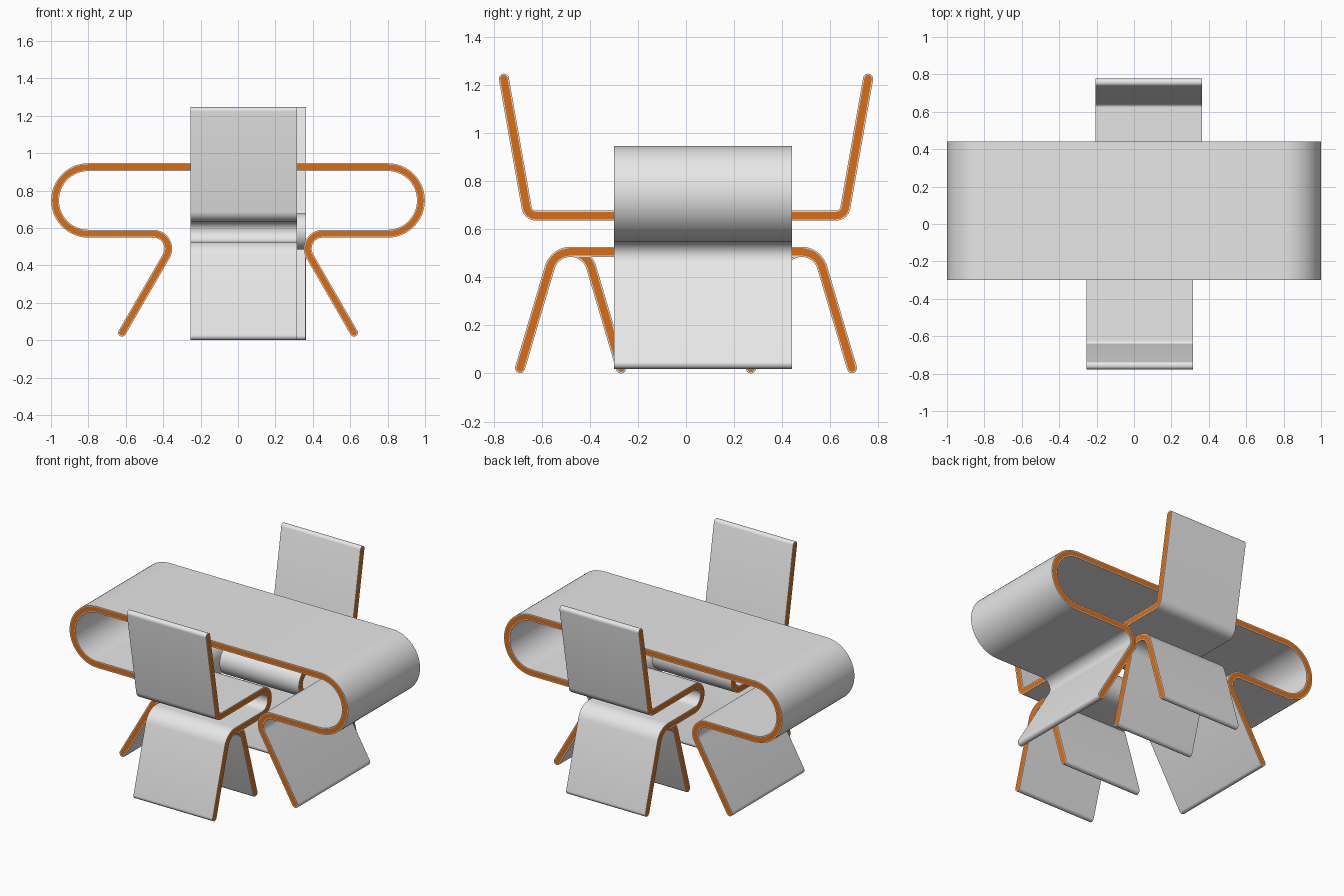
import bpy, bmesh, math
from mathutils import Vector

if "Cube" in bpy.data.objects:
    bpy.data.objects.remove(bpy.data.objects["Cube"])

HALF, CORE = 0.021, 0.0155      # half thickness of the sheet and of its coloured core


def material(name, rgb):
    m = bpy.data.materials.new(name)
    m.diffuse_color = (*rgb, 1)
    m.use_nodes = True
    m.node_tree.nodes["Principled BSDF"].inputs["Base Color"].default_value = m.diffuse_color
    return m


GREY = material("pale grey laminate", (0.8, 0.8, 0.8))
ORANGE = material("orange edge", (0.72, 0.155, 0.006))


def arc(cu, cv, r, a0, a1, n=20):
    """Points of an arc, each with its direction of travel."""
    s = 1 if a1 > a0 else -1
    out = []
    for i in range(n + 1):
        a = math.radians(a0 + (a1 - a0) * i / n)
        out.append((Vector((cu + r * math.cos(a), cv + r * math.sin(a))),
                    Vector((-math.sin(a), math.cos(a))) * s))
    return out


def bent_sheet(name, start, arcs, end, w0, w1, place):
    """Sheet of constant thickness along a path, with round tips and a core on both edges."""
    path = [p for a in arcs for p in a]
    if start:
        p = Vector(start)
        path.insert(0, (p, (path[0][0] - p).normalized()))
    p = Vector(end)
    path.append((p, (p - path[-1][0]).normalized()))

    # stations: point, direction, forward shift and half width (times thickness)
    tip = [math.radians(a) for a in (80, 60, 40, 20)]
    st = [(*path[0], -math.sin(a), math.cos(a)) for a in tip]
    st += [(p, t, 0, 1) for p, t in path]
    st += [(*path[-1], math.sin(a), math.cos(a)) for a in reversed(tip)]

    bm = bmesh.new()

    def outline(h, w):
        sides = []
        for s in (1, -1):
            row = []
            for p, t, fwd, wide in st:
                q = p + t * h * fwd + Vector((-t.y, t.x)) * h * wide * s
                row.append(bm.verts.new(place(q.x, w, q.y)))
            sides.append(row)
        return sides[0], sides[1]

    loops = []
    for w in (w0, w1):
        (ol, orr), (il, ir) = outline(HALF, w), outline(CORE, w)
        outer, inner = ol + orr[::-1], il + ir[::-1]
        loops.append(outer)
        n = len(outer)
        for i in range(n):                       # laminate rim
            j = (i + 1) % n
            bm.faces.new((outer[i], outer[j], inner[j], inner[i]))
        for i in range(len(il) - 1):             # orange core
            bm.faces.new((il[i], il[i + 1], ir[i + 1], ir[i])).material_index = 1
    a, b = loops
    for i in range(len(a)):                      # broad surfaces
        j = (i + 1) % len(a)
        bm.faces.new((a[i], a[j], b[j], b[i])).smooth = True
    bmesh.ops.recalc_face_normals(bm, faces=bm.faces)

    mesh = bpy.data.meshes.new(name)
    bm.to_mesh(mesh)
    bm.free()
    mesh.materials.append(GREY)
    mesh.materials.append(ORANGE)
    mesh.set_sharp_from_angle(angle=math.radians(35))
    ob = bpy.data.objects.new(name, mesh)
    bpy.context.collection.objects.link(ob)
    return ob


def along_x(u, w, v):
    return (u, w, v)


def along_y(u, w, v):
    return (w, u, v)


# desk: one looped sheet from foot to foot
bent_sheet("desk", (-0.62, 0.04), [
    arc(-0.453, 0.489, 0.08, -30, 90),
    arc(-0.80, 0.747, 0.178, 270, 90, 32),
    arc(0.80, 0.747, 0.178, 90, -90, 32),
    arc(0.453, 0.489, 0.08, 90, 210),
], (0.62, 0.04), -0.30, 0.44, along_x)

# front chair: back, seat, rolled front and rear leg in one sheet
shell = bent_sheet("front_chair_shell", (-0.757, 1.225), [
    arc(-0.623, 0.696, 0.04, 190, 270),
    arc(-0.20, 0.5805, 0.0755, 90, -90, 28),
    arc(-0.48, 0.415, 0.09, 90, 163.5),
], (-0.69, 0.022), -0.253, 0.315, along_y)

# second leg, branching off under the seat
leg = bent_sheet("front_chair_inner_leg", None, [
    arc(-0.48, 0.415, 0.09, 80, 16.5),
], (-0.27, 0.021), -0.252, 0.314, along_y)

# back chair: the same chair turned round
for ob, name in ((shell, "back_chair_shell"), (leg, "back_chair_inner_leg")):
    copy = bpy.data.objects.new(name, ob.data)
    copy.location = (0.11, 0, 0)
    copy.rotation_euler = (0, 0, math.pi)
    bpy.context.collection.objects.link(copy)
